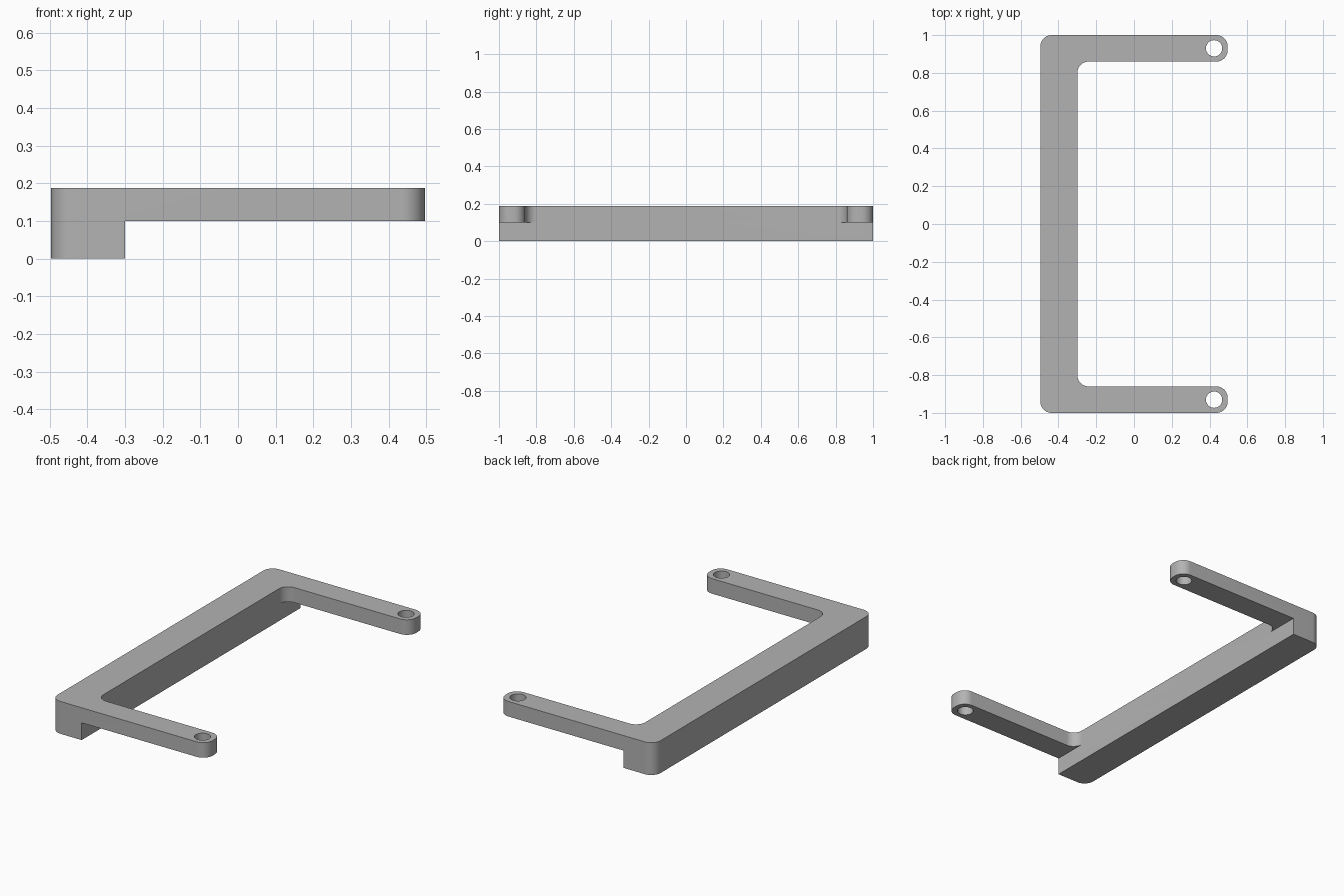
import bpy, bmesh
from math import radians

if "Cube" in bpy.data.objects:
    bpy.data.objects.remove(bpy.data.objects["Cube"])

HALF_X, HALF_Y, TOP = 0.496, 1.0, 0.187
BAR_X, ARM_Y, ARM_Z = -0.30, 0.86, 0.10
FILLET, HOLE_R = 0.06, 0.043

grey = bpy.data.materials.new("plain_grey")
grey.use_nodes = True
grey.diffuse_color = (0.45, 0.45, 0.45, 1)
grey.node_tree.nodes["Principled BSDF"].inputs["Base Color"].default_value = grey.diffuse_color


def prism(name, outline, bottom, top, radius=0):
    """Extrude an outline upward, optionally rounding its upright edges."""
    bm = bmesh.new()
    face = bm.faces.new([bm.verts.new((x, y, bottom)) for x, y in outline])
    new = bmesh.ops.extrude_face_region(bm, geom=[face])["geom"]
    bmesh.ops.translate(bm, vec=(0, 0, top - bottom),
                        verts=[v for v in new if isinstance(v, bmesh.types.BMVert)])
    if radius:
        upright = [e for e in bm.edges if abs(e.verts[0].co.z - e.verts[1].co.z) > 0.01]
        bmesh.ops.bevel(bm, geom=upright, offset=radius, segments=12,
                        profile=0.5, affect='EDGES')
    bmesh.ops.recalc_face_normals(bm, faces=bm.faces)
    mesh = bpy.data.meshes.new(name)
    bm.to_mesh(mesh)
    bm.free()
    mesh.materials.append(grey)
    obj = bpy.data.objects.new(name, mesh)
    bpy.context.collection.objects.link(obj)
    return obj


# C-shaped bracket, full height, every corner rounded
bracket = prism("bracket", [
    (-HALF_X, -HALF_Y), (HALF_X, -HALF_Y), (HALF_X, -ARM_Y), (BAR_X, -ARM_Y),
    (BAR_X, ARM_Y), (HALF_X, ARM_Y), (HALF_X, HALF_Y), (-HALF_X, HALF_Y),
], 0, TOP, FILLET)

# Cutters: the space under each arm and the screw hole at its tip
cutters = []
for side, label in ((-1, "front"), (1, "back")):
    near, far = sorted((side * (ARM_Y - FILLET), side * 1.1))
    cutters.append(prism(label + "_arm_undercut",
                         [(BAR_X, near), (0.6, near), (0.6, far), (BAR_X, far)],
                         -0.1, ARM_Z))
    bpy.ops.mesh.primitive_cylinder_add(vertices=48, radius=HOLE_R, depth=1,
                                        location=(0.424, side * 0.93, 0.1))
    hole = bpy.context.object
    hole.name = label + "_screw_hole"
    hole.data.materials.append(grey)
    cutters.append(hole)

bpy.ops.object.select_all(action='DESELECT')
bracket.select_set(True)
bpy.context.view_layer.objects.active = bracket
for cutter in cutters:
    cut = bracket.modifiers.new(cutter.name, 'BOOLEAN')
    cut.operation, cut.solver, cut.object = 'DIFFERENCE', 'EXACT', cutter
    bpy.ops.object.modifier_apply(modifier=cut.name)
for cutter in cutters:
    bpy.data.objects.remove(cutter)

# Smooth rounded corners, sharp flat edges
bpy.ops.object.shade_smooth_by_angle(angle=radians(30))
